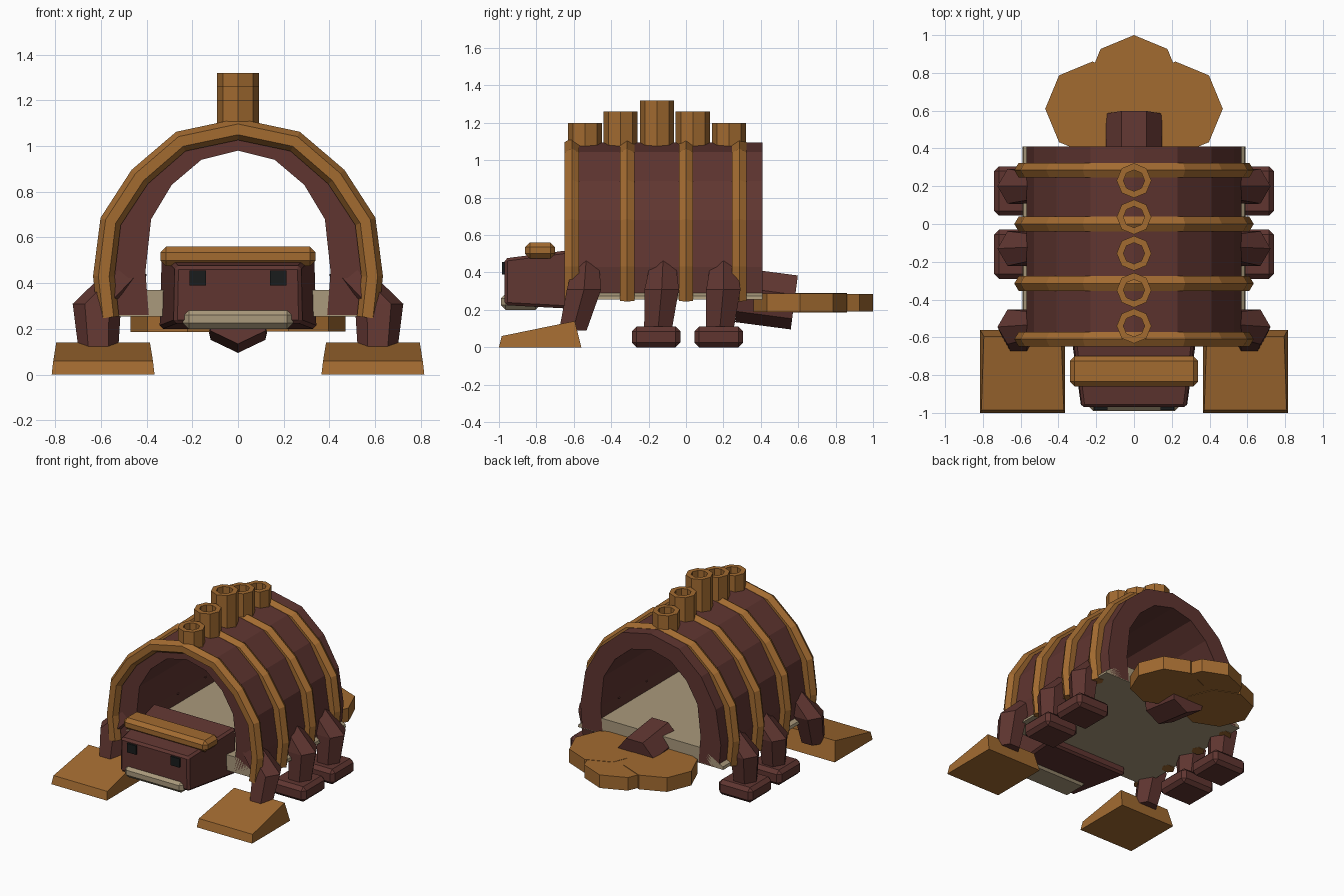
import bpy, bmesh
from math import sin, cos, pi, radians
from mathutils import Vector, Matrix

if "Cube" in bpy.data.objects:
    bpy.data.objects.remove(bpy.data.objects["Cube"])


def material(name, rgb):
    m = bpy.data.materials.new(name)
    m.diffuse_color = (*rgb, 1)
    m.use_nodes = True
    m.node_tree.nodes["Principled BSDF"].inputs["Base Color"].default_value = m.diffuse_color
    return m


BROWN = material("brown", (0.115, 0.036, 0.03))
GOLD = material("gold", (0.36, 0.145, 0.03))
TAN = material("tan", (0.40, 0.32, 0.20))
BLACK = material("black", (0.01, 0.012, 0.012))


def finish(name, bm, mat, bevel=0):
    bmesh.ops.recalc_face_normals(bm, faces=bm.faces)
    me = bpy.data.meshes.new(name)
    bm.to_mesh(me)
    bm.free()
    me.materials.append(mat)
    ob = bpy.data.objects.new(name, me)
    bpy.context.collection.objects.link(ob)
    if bevel:
        mod = ob.modifiers.new("bevel", 'BEVEL')
        mod.width, mod.segments = bevel, 1
    return ob


def loft(name, rings, mat, closed=False, bevel=0):
    """Skin a list of equal point rings; cap the ends unless closed."""
    bm = bmesh.new()
    vs = [[bm.verts.new(p) for p in r] for r in rings]
    n = len(vs[0])
    pairs = list(zip(vs, vs[1:])) + ([(vs[-1], vs[0])] if closed else [])
    for a, b in pairs:
        for i in range(n):
            j = (i + 1) % n
            bm.faces.new((a[i], a[j], b[j], b[i]))
    if not closed:
        bm.faces.new(vs[0])
        bm.faces.new(vs[-1])
    return finish(name, bm, mat, bevel)


def box(name, x, y, z, mat, bevel=0):
    def ring(zz):
        return [(x[0], y[0], zz), (x[1], y[0], zz), (x[1], y[1], zz), (x[0], y[1], zz)]
    return loft(name, [ring(z[0]), ring(z[1])], mat, bevel=bevel)


def ngon(n, r, start=0.0):
    return [(r * cos(start + 2 * pi * i / n), r * sin(start + 2 * pi * i / n)) for i in range(n)]


def arch(half):
    """Mirror a half arch (listed from the crown down) into a full one."""
    return [(-x, z) for x, z in reversed(half[1:])] + half


# Hollow arched shell
outer = arch([(0, 1.095), (.23, 1.045), (.41, .89), (.53, .68), (.57, .43), (.555, .26)])
inner = arch([(0, .98), (.16, .94), (.29, .83), (.38, .68), (.405, .45), (.39, .26)])
rim = outer + inner[::-1]
bm = bmesh.new()
ends = [[bm.verts.new((x, y, z)) for x, z in rim] for y in (-.6, .41)]
n = len(rim)
for i in range(n):
    j = (i + 1) % n
    bm.faces.new((ends[0][i], ends[0][j], ends[1][j], ends[1][i]))
for e in ends:
    for i in range(n // 2 - 1):
        bm.faces.new((e[i], e[i + 1], e[n - 2 - i], e[n - 1 - i]))
finish("shell", bm, BROWN)

# Belly plate with sloped sides
belly = [(-.59, .255), (.59, .255), (.585, .275), (.42, .37), (-.42, .37), (-.585, .275)]
loft("belly", [[(x, y, z) for x, z in belly] for y in (-.6, .41)], TAN)

# Gold ribs swept over the shell
path = arch([(0, 1.073), (.25, 1.02), (.43, .865), (.557, .67), (.587, .43), (.567, .25)])
for k, y0 in enumerate((-.61, -.315, 0, .285)):
    rings = []
    for i, (x, z) in enumerate(path):
        a, b = path[max(i - 1, 0)], path[min(i + 1, len(path) - 1)]
        t = Vector((b[0] - a[0], b[1] - a[1])).normalized()
        nx, nz = -t.y, t.x
        rings.append([(x + nx * u, y0 + v * .95, z + nz * u) for u, v in ngon(6, .047)])
    loft(f"rib_{k + 1}", rings, GOLD)

# Chimney pipes along the ridge
for k, (y0, top) in enumerate(((-.54, 1.2), (-.35, 1.26), (-.155, 1.32), (.037, 1.26), (.23, 1.2))):
    rings = [[(x, y0 + y, z) for x, y in ngon(8, r)]
             for r, z in ((.092, 1.04), (.092, top), (.056, top), (.056, 1.04))]
    loft(f"pipe_{k + 1}", rings, GOLD, closed=True)

# Head, tapering to the front
def head_ring(y, w_low, w_top, z0, z1):
    return [(-w_low, y, z0), (w_low, y, z0), (w_top, y, z1), (-w_top, y, z1)]


loft("head", [head_ring(-.97, .28, .275, .225, .475), head_ring(-.5, .345, .335, .2, .535)],
     BROWN, bevel=.015)
box("brow", (-.34, .34), (-.86, -.70), (.475, .56), GOLD, .025)
box("jaw", (-.24, .24), (-.99, -.78), (.2, .285), TAN, .025)

# Tail beam and lobed tail fan
tail = Matrix.Translation((0, .58, .247)) @ Matrix.Rotation(radians(-7.5), 4, 'X')
loft("tail", [[tail @ Vector((x, y, z)) for x, z in ngon(7, .153, -pi / 2)] for y in (-.3, 0)], BROWN)
for name, cx, cy, e in (("middle", 0, .75, 0), ("right", .22, .61, .002), ("left", -.22, .61, .004)):
    loft(f"tail_fan_{name}", [[(cx + x, cy + y, z) for x, y in ngon(8, .25)]
                              for z in (.19 - e, .286 + e)], GOLD)

# Paired parts: eyes, legs and feet
for side, s in (("right", 1), ("left", -1)):
    box(f"eye_{side}", sorted((s * .14, s * .213)), (-.985, -.95), (.39, .455), BLACK)

    def leg(name, y_top, y_knee, y_ankle):
        rings = []
        for (cx, cy, cz), r, tilt in (((.45, y_top, .48), .068, 40), ((.617, y_knee, .31), .106, 0),
                                      ((.61, y_ankle, .09), .085, 0)):
            a = radians(tilt)
            rings.append([(s * (cx + u * cos(a)), cy + v, cz + u * sin(a)) for u, v in ngon(6, r)])
        loft(name, rings, BROWN)

    leg(f"front_leg_{side}", -.53, -.545, -.605)
    leg(f"middle_leg_{side}", -.12, -.13, -.15)
    leg(f"rear_leg_{side}", .20, .20, .18)
    for name, y in (("middle", -.16), ("rear", .175)):
        box(f"{name}_foot_{side}", sorted((s * .465, s * .74)), (y - .13, y + .13), (0, .11), BROWN, .025)

    # Gold digging paddle in front
    low = [(.365, -1, 0), (.815, -1, 0), (.815, -.56, 0), (.365, -.56, 0)]
    high = [(.372, -.985, .06), (.808, -.985, .06), (.795, -.595, .14), (.385, -.595, .14)]
    loft(f"front_paddle_{side}", [[(s * x, y, z) for x, y, z in r] for r in (low, high)], GOLD)
